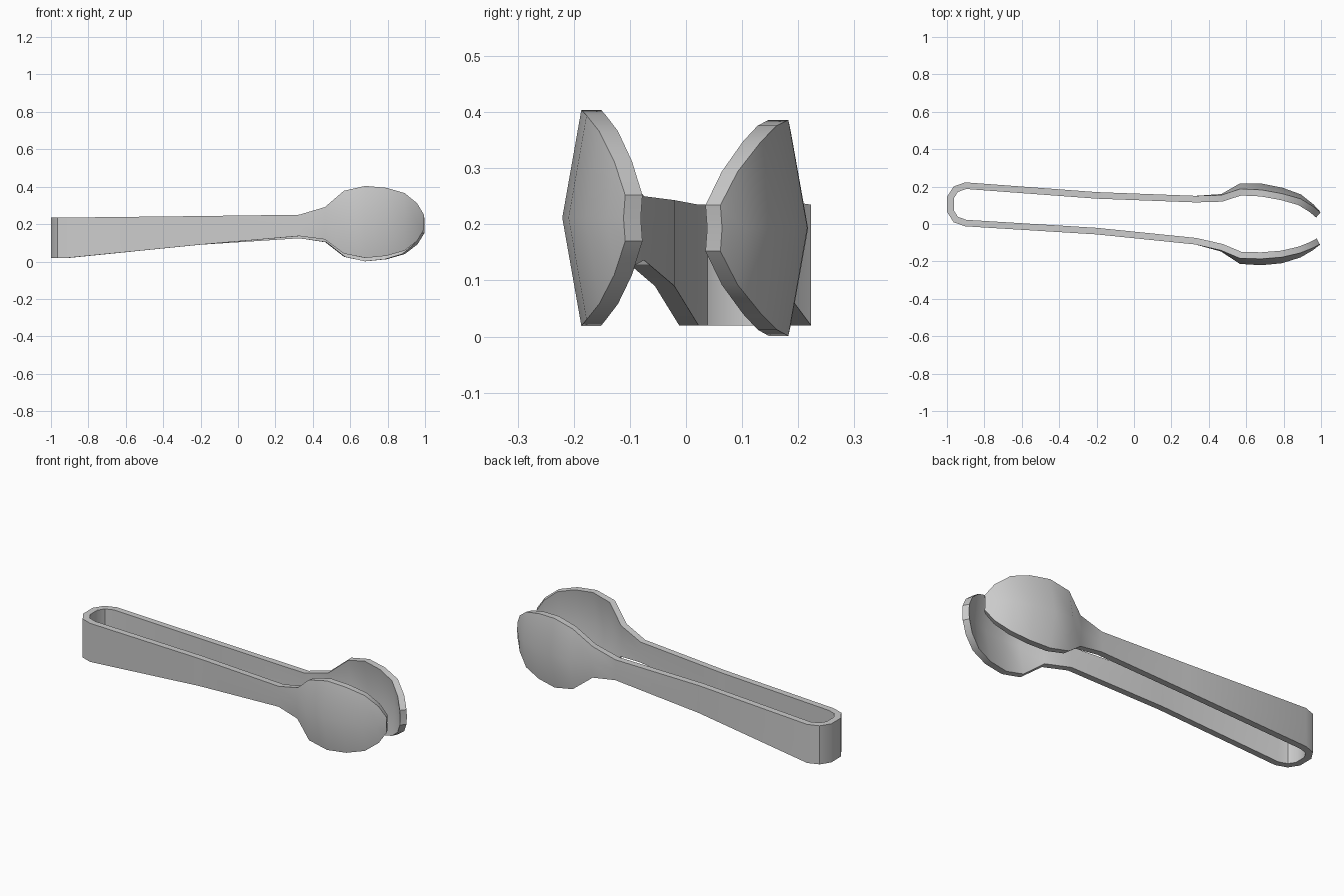
import bpy, bmesh
from mathutils import Vector

if "Cube" in bpy.data.objects:
    bpy.data.objects.remove(bpy.data.objects["Cube"])

# Arm stations: x, front y, back y, z bottom, z top, bowl belly depth
ARM = [
    (-0.90, 0.005, 0.205, 0.020, 0.235, 0.0),
    (-0.20, -0.038, 0.153, 0.090, 0.243, 0.0),
    (0.33, -0.092, 0.133, 0.136, 0.250, 0.0),
    (0.47, -0.124, 0.137, 0.118, 0.291, 0.006),
    (0.57, -0.166, 0.170, 0.042, 0.378, 0.030),
    (0.68, -0.169, 0.165, 0.019, 0.404, 0.034),
    (0.79, -0.160, 0.145, 0.030, 0.394, 0.032),
    (0.885, -0.138, 0.118, 0.058, 0.366, 0.024),
    (0.95, -0.112, 0.078, 0.110, 0.312, 0.012),
    (0.985, -0.093, 0.048, 0.170, 0.252, 0.003),
]
# Rounded spring bend joining the arms (x, y of the centre line)
BEND = [(-0.953, 0.024), (-0.981, 0.068), (-0.981, 0.142), (-0.953, 0.186)]
HALF_THICK = 0.0175


def arm_stations(back):
    side = 1 if back else -1
    out = []
    for x, yf, yb, zb, zt, belly in ARM:
        drop = 0.018 * max(0, min(1, (x + 0.2) / 0.8)) if back else 0
        out.append((Vector((x, yb if back else yf)), zb - drop, zt - drop, side * belly))
    return out


# One path: front tip, bend, back tip
path = arm_stations(False)[::-1]
path += [(Vector(p), 0.02, 0.235, 0.0) for p in BEND]
path += arm_stations(True)

bm = bmesh.new()
rings = []
for i, (p, zb, zt, belly) in enumerate(path):
    dirs = []
    if i > 0:
        dirs.append((p - path[i - 1][0]).normalized())
    if i < len(path) - 1:
        dirs.append((path[i + 1][0] - p).normalized())
    t = sum(dirs, Vector((0, 0))).normalized()
    n = Vector((-t.y, t.x)) * HALF_THICK / max(0.7, t.dot(dirs[0]))
    zm = (zb + zt) / 2
    # Closed section: outer face upward, inner face downward
    section = [(1, zb, 0), (1, zm, belly), (1, zt, 0), (-1, zt, 0), (-1, zm, belly), (-1, zb, 0)]
    rings.append([bm.verts.new((p.x + s * n.x, p.y + s * n.y + b, z)) for s, z, b in section])

for a, b in zip(rings, rings[1:]):
    for k in range(6):
        m = (k + 1) % 6
        bm.faces.new((a[k], a[m], b[m], b[k]))
for r in (rings[0], rings[-1]):
    bm.faces.new((r[0], r[1], r[4], r[5]))
    bm.faces.new((r[1], r[2], r[3], r[4]))
bmesh.ops.recalc_face_normals(bm, faces=bm.faces)

mesh = bpy.data.meshes.new("serving_tongs")
bm.to_mesh(mesh)
bm.free()
tongs = bpy.data.objects.new("serving_tongs", mesh)
bpy.context.collection.objects.link(tongs)

# Smooth bowls with crisp rims
bpy.context.view_layer.objects.active = tongs
tongs.select_set(True)
bpy.ops.object.shade_smooth_by_angle(angle=0.61)
